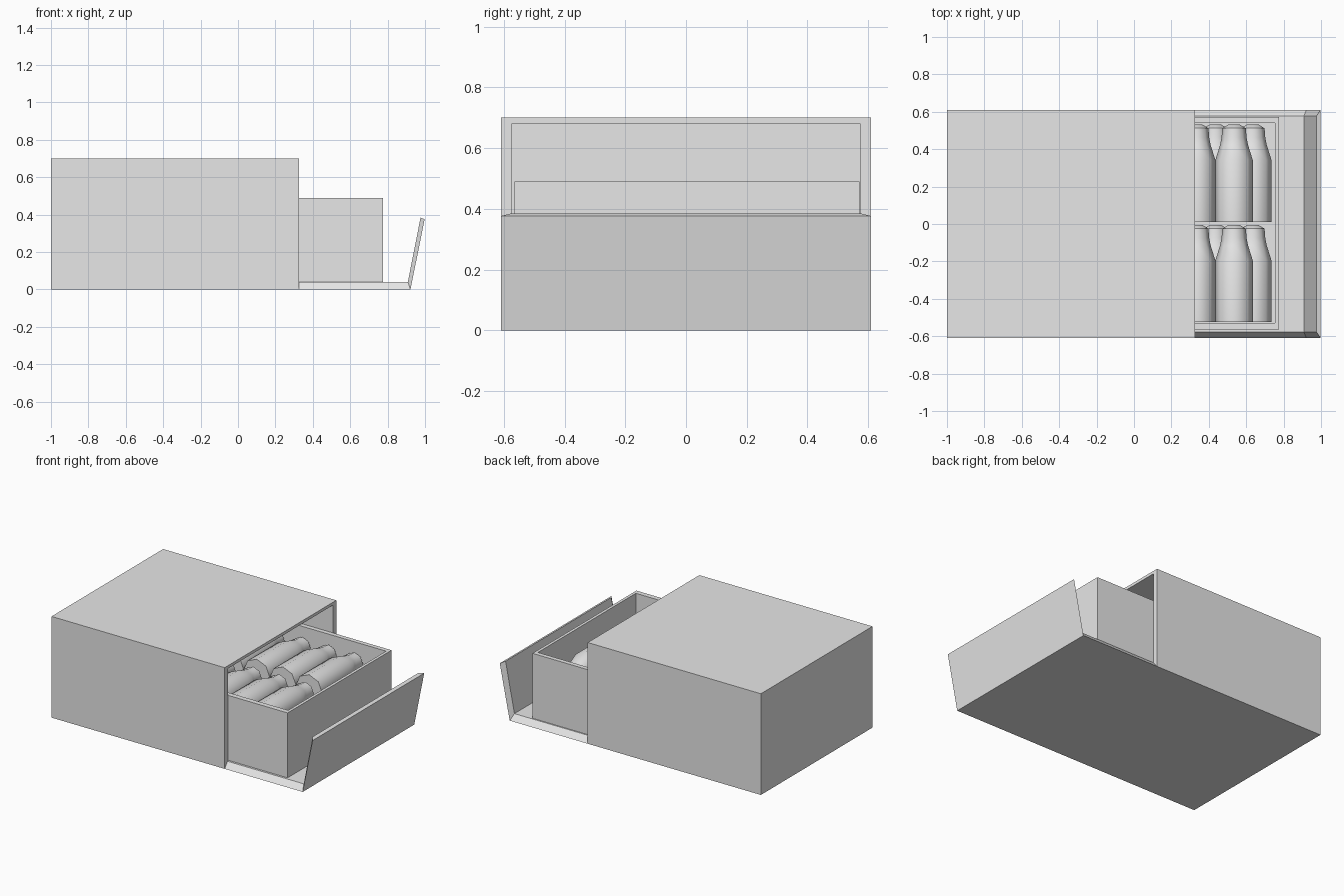
import bpy, bmesh, math
from mathutils import Vector, Matrix

if "Cube" in bpy.data.objects:
    bpy.data.objects.remove(bpy.data.objects["Cube"], do_unlink=True)

grey = bpy.data.materials.new("Light grey")
grey.use_nodes = True
grey.diffuse_color = (0.8, 0.8, 0.8, 1)
grey.node_tree.nodes["Principled BSDF"].inputs["Base Color"].default_value = (0.8, 0.8, 0.8, 1)


def add_object(name, bm):
    bmesh.ops.recalc_face_normals(bm, faces=bm.faces)
    mesh = bpy.data.meshes.new(name)
    bm.to_mesh(mesh)
    bm.free()
    mesh.materials.append(grey)
    obj = bpy.data.objects.new(name, mesh)
    bpy.context.collection.objects.link(obj)
    return obj


def open_box(name, outer, inner, direction):
    """Hollow box open towards one direction; outer and inner are (min, max) corners."""
    bm = bmesh.new()
    lo, hi = Vector(outer[0]), Vector(outer[1])
    bmesh.ops.create_cube(bm, size=1)
    for v in bm.verts:
        v.co = Vector((lo[i] if v.co[i] < 0 else hi[i]) for i in range(3))
    bm.normal_update()
    axis = Vector(direction)
    middle = (lo + hi) / 2
    mouth = next(f for f in bm.faces if f.normal.dot(axis) > 0.9)
    # rim ring, then the cavity pushed in to the far wall
    bmesh.ops.inset_region(bm, faces=[mouth], thickness=0.01)
    for depth in (False, True):
        if depth:
            mouth = bmesh.ops.extrude_discrete_faces(bm, faces=[mouth])["faces"][0]
        for v in mouth.verts:
            for i in range(3):
                if axis[i] == 0:
                    v.co[i] = inner[0][i] if v.co[i] < middle[i] else inner[1][i]
                elif depth:
                    v.co[i] = inner[0][i]
    return add_object(name, bm)


# Outer case, open at the +x end
open_box("case", ((-1, -0.61, 0), (0.325, 0.61, 0.70)),
         ((-0.965, -0.575, 0.04), (0.325, 0.575, 0.68)), (1, 0, 0))

# Sliding tray, open at the top
open_box("tray", ((-0.52, -0.565, 0.041), (0.775, 0.571, 0.49)),
         ((-0.50, -0.53, 0.085), (0.755, 0.54, 0.49)), (0, 0, 1))

# Floor extension and tilted end flap, with slanted side edges
outer_line = [(0.325, 0), (0.922, 0), (0.998, 0.376)]
inner_line = [(0.325, 0.04), (0.908, 0.04), (0.976, 0.384)]
bm = bmesh.new()
rows = []
for y_sign in (-1, 1):
    rows.append([[bm.verts.new((x, y_sign * w, z)) for x, z in line]
                 for line, w in ((outer_line, 0.61), (inner_line, 0.578))])
(out_a, in_a), (out_b, in_b) = rows
for i in range(2):
    for p, q in ((out_a, out_b), (in_a, in_b), (out_a, in_a), (out_b, in_b)):
        bm.faces.new((p[i], p[i + 1], q[i + 1], q[i]))
for i in (0, 2):
    bm.faces.new((out_a[i], out_b[i], in_b[i], in_a[i]))
add_object("end_flap", bm)

# Bottle mesh turned from (distance along y, radius) rings
PROFILE = [(0, 0.1), (0.33, 0.1), (0.41, 0.075), (0.45, 0.067), (0.50, 0.063), (0.52, 0.03)]
SIDES = 8


def bottle(name, x, y, z):
    bm = bmesh.new()
    rings = []
    for along, r in PROFILE:
        rings.append([bm.verts.new((r * math.cos(2 * math.pi * k / SIDES), along,
                                    r * math.sin(2 * math.pi * k / SIDES)))
                      for k in range(SIDES)])
    for a, b in zip(rings, rings[1:]):
        for k in range(SIDES):
            n = (k + 1) % SIDES
            bm.faces.new((a[k], a[n], b[n], b[k]))
    bm.faces.new(rings[0])
    bm.faces.new(rings[-1])
    bmesh.ops.transform(bm, matrix=Matrix.Translation((x, y, z)), verts=bm.verts)
    obj = add_object(name, bm)
    bpy.ops.object.select_all(action="DESELECT")
    obj.select_set(True)
    bpy.context.view_layer.objects.active = obj
    bpy.ops.object.shade_smooth_by_angle(angle=math.radians(50))


# Two rows of bottles, stacked in two staggered layers
for row, y in (("front", -0.525), ("back", 0.012)):
    for layer, x0, z, count in (("lower", 0.635, 0.19, 6), ("upper", 0.535, 0.37, 5)):
        for i in range(count):
            x = x0 - 0.2 * i
            if x > -0.41:
                bottle(f"{row}_{layer}_bottle_{i + 1}", x, y, z)
